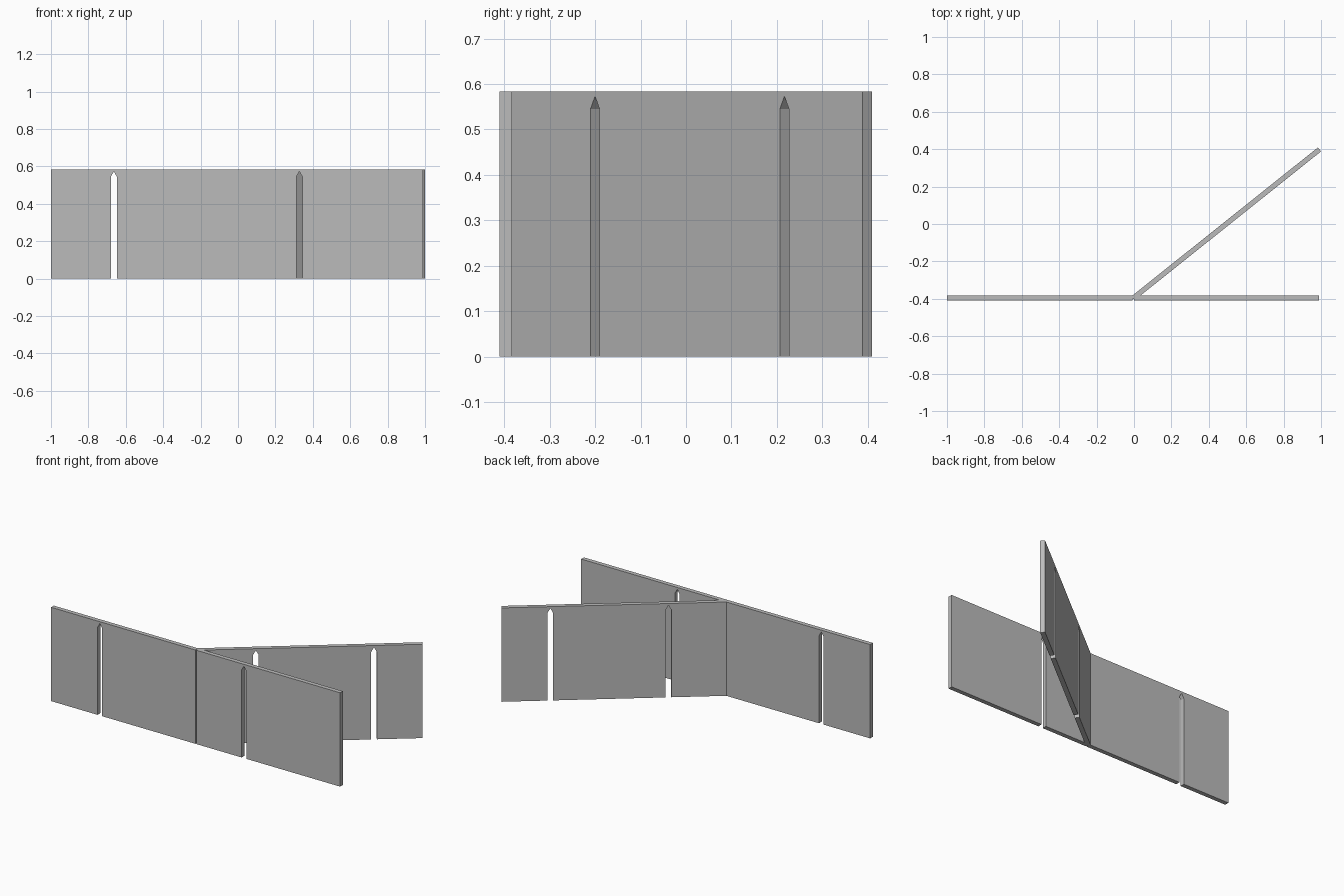
import bpy, bmesh, math
from mathutils import Matrix, Vector

cube = bpy.data.objects.get("Cube")
if cube:
    bpy.data.objects.remove(cube, do_unlink=True)

HEIGHT = 0.584
THICK = 0.027
SLOT_HALF = 0.016
SHOULDER, PEAK = 0.545, 0.573
FRONT = -0.41
BACK = FRONT + THICK

grey = bpy.data.materials.new("plain_grey")
grey.use_nodes = True
colour = (0.5, 0.5, 0.5, 1)
grey.diffuse_color = colour
grey.node_tree.nodes["Principled BSDF"].inputs["Base Color"].default_value = colour


def panel(name, origin, angle, length, slots, height=HEIGHT, thick=THICK, mitre=0.0):
    """Upright panel running along local x, with pointed slots open at the bottom."""
    outline = [(0, 0)]
    for c in slots:
        outline += [(c - SLOT_HALF, 0), (c - SLOT_HALF, SHOULDER), (c, PEAK),
                    (c + SLOT_HALF, SHOULDER), (c + SLOT_HALF, 0)]
    outline += [(length, 0), (length, height), (0, height)]

    bm = bmesh.new()
    near = [bm.verts.new((x, 0, z)) for x, z in outline]
    # the far side starts earlier when the panel is mitred
    far = [bm.verts.new((x - (mitre if x == 0 else 0), thick, z)) for x, z in outline]
    bm.faces.new(near)
    bm.faces.new(far[::-1])
    for i in range(len(near)):
        j = (i + 1) % len(near)
        bm.faces.new((near[i], far[i], far[j], near[j]))
    bmesh.ops.recalc_face_normals(bm, faces=bm.faces)
    bmesh.ops.transform(bm, verts=bm.verts, matrix=Matrix.Translation(
        Vector((origin[0], origin[1], 0))) @ Matrix.Rotation(angle, 4, "Z"))
    mesh = bpy.data.meshes.new(name)
    bm.to_mesh(mesh)
    bm.free()
    mesh.materials.append(grey)
    obj = bpy.data.objects.new(name, mesh)
    bpy.context.collection.objects.link(obj)
    return obj


# straight wall: two panels with a narrow recessed joint between them
panel("right_panel", (-1, FRONT), 0, 0.993, [0.336])
panel("left_panel", (0, FRONT), 0, 0.99, [0.328])
panel("joint_strip", (-0.007, FRONT + 0.008), 0, 0.007, [], thick=THICK - 0.008)

# angled wall, mitred against the back of the straight wall
start, end = Vector((0.034, BACK)), Vector((1.0, 0.388))
run = end - start
angle = math.atan2(run.y, run.x)
panel("angled_panel", start, angle, run.length, [0.293, 0.961],
      mitre=THICK / math.tan(angle))
